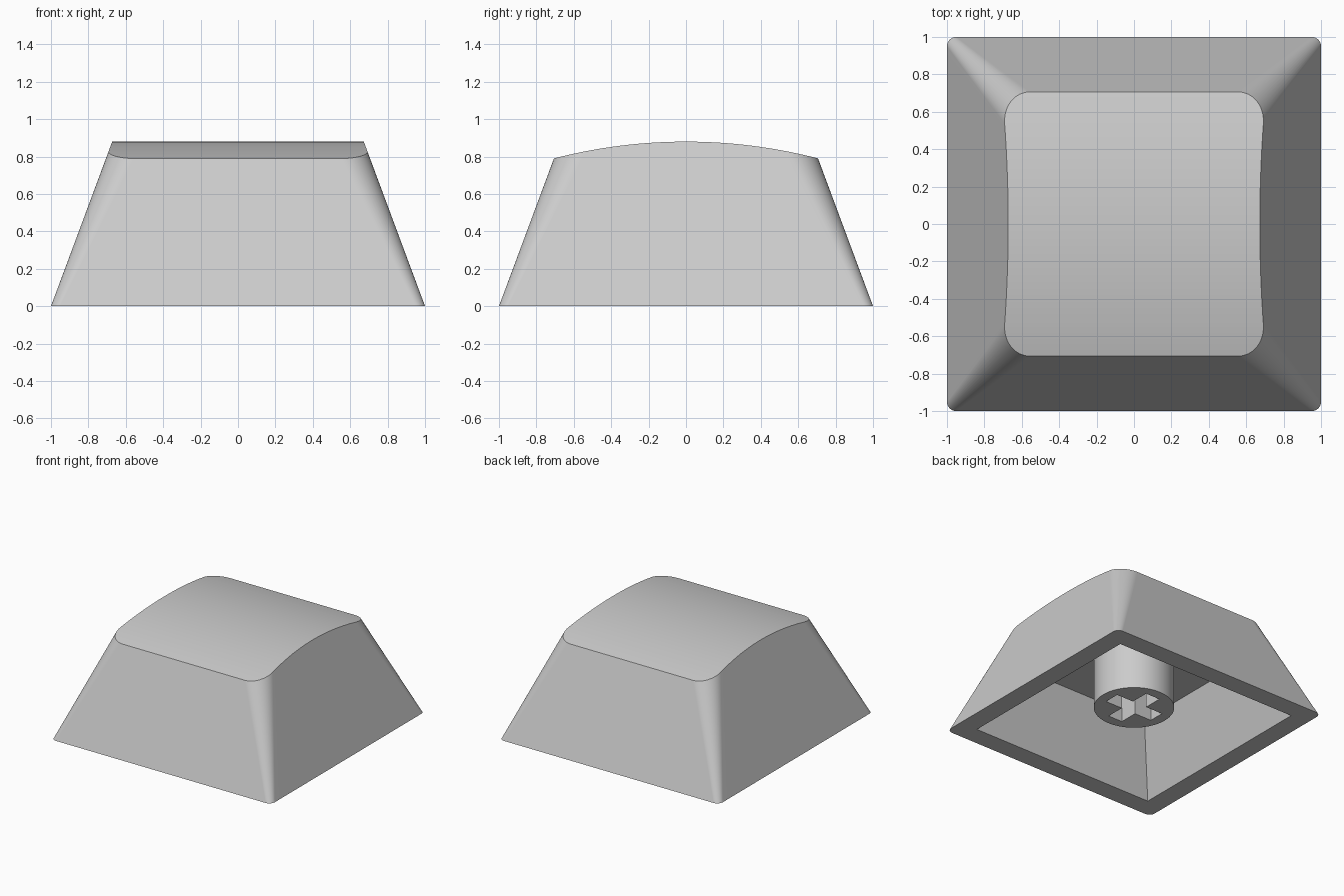
import bpy, bmesh, math

old = bpy.data.objects.get("Cube")
if old:
    bpy.data.objects.remove(old, do_unlink=True)

# Overall dimensions
TOP_Z, EDGE_Z = 0.88, 0.79          # crown height at centre and at front/back edge
BASE, EDGE = 1.0, 0.706             # half widths at base and at EDGE_Z
BASE_R, EDGE_R = 0.05, 0.15         # corner radii at the same heights
RIM, CEIL, CEIL_Z = 0.84, 0.64, 0.54  # cavity half widths and depth
STEM_R, STEM_Z = 0.303, 0.13
ARM, SLOT = 0.22, 0.065             # cross slot half length and half width
CROWN_R = (EDGE ** 2 + (TOP_Z - EDGE_Z) ** 2) / (2 * (TOP_Z - EDGE_Z))

grey = bpy.data.materials.new("light grey plastic")
grey.use_nodes = True
colour = (0.6, 0.6, 0.6, 1)
grey.diffuse_color = colour
grey.node_tree.nodes["Principled BSDF"].inputs["Base Color"].default_value = colour


def loop_edges(bm, verts):
    return [bm.edges.new((v, verts[(i + 1) % len(verts)])) for i, v in enumerate(verts)]


def walls(bm, lower, upper):
    n = len(lower)
    for i in range(n):
        j = (i + 1) % n
        bm.faces.new((lower[i], lower[j], upper[j], upper[i]))


def ring(bm, points, z):
    return [bm.verts.new((x, y, z)) for x, y in points]


def fill_between(bm, outer, inner):
    edges = loop_edges(bm, outer) + loop_edges(bm, inner)
    bmesh.ops.triangle_fill(bm, use_beauty=True, edges=edges)


def square(h):
    return [(h, -h), (h, h), (-h, h), (-h, -h)]


def finish(bm, name):
    bmesh.ops.recalc_face_normals(bm, faces=bm.faces)
    mesh = bpy.data.meshes.new(name)
    bm.to_mesh(mesh)
    bm.free()
    obj = bpy.data.objects.new(name, mesh)
    bpy.context.collection.objects.link(obj)
    mesh.materials.append(grey)
    bpy.ops.object.select_all(action="DESELECT")
    obj.select_set(True)
    bpy.context.view_layer.objects.active = obj
    bpy.ops.object.shade_smooth_by_angle(angle=math.radians(30))
    mod = obj.modifiers.new("flat walls", "WEIGHTED_NORMAL")
    mod.keep_sharp = True
    return obj


def half_outline(half, radius, corner=12, side=24):
    """Right half of a rounded square, from front to back."""
    c = half - radius
    pts = []
    for i in range(corner + 1):
        a = math.pi / 2 * i / corner
        pts.append((c + radius * math.sin(a), -c - radius * math.cos(a)))
    pts += [(half, -c + 2 * c * i / side) for i in range(1, side)]
    return pts + [(x, -y) for x, y in reversed(pts[:corner + 1])]


def crown(y):
    return TOP_Z - CROWN_R + math.sqrt(CROWN_R ** 2 - y ** 2)


def meet_crown(low, high):
    """Follow a sloping wall line up until it meets the curved crown."""
    z = EDGE_Z
    for _ in range(12):
        t = z / EDGE_Z
        x, y = (a + (b - a) * t for a, b in zip(low, high))
        z = crown(y)
    return x, y, z


# Cap shell: tapered walls, curved crown, flat rim and hollow inside
bm = bmesh.new()
low = half_outline(BASE, BASE_R)
top = [meet_crown(a, b) for a, b in zip(low, half_outline(EDGE, EDGE_R))]
base_right = ring(bm, low, 0)
base_left = ring(bm, [(-x, y) for x, y in low], 0)
top_right = [bm.verts.new(p) for p in top]
top_left = [bm.verts.new((-x, y, z)) for x, y, z in top]
base = base_right + base_left[::-1]
walls(bm, base, top_right + top_left[::-1])
for i in range(len(top) - 1):
    bm.faces.new((top_left[i], top_right[i], top_right[i + 1], top_left[i + 1]))

rim = ring(bm, square(RIM), 0)
ceiling = ring(bm, square(CEIL), CEIL_Z)
walls(bm, rim, ceiling)
bm.faces.new(ceiling)
base_edges = [bm.edges.get((v, base[(i + 1) % len(base)])) for i, v in enumerate(base)]
rim_edges = [bm.edges.get((v, rim[(i + 1) % 4])) for i, v in enumerate(rim)]
bmesh.ops.triangle_fill(bm, use_beauty=True, edges=base_edges + rim_edges)
finish(bm, "cap_shell")

# Stem: round post with a cross-shaped slot
bm = bmesh.new()
circle = [(STEM_R * math.cos(a), STEM_R * math.sin(a))
          for a in (2 * math.pi * i / 64 for i in range(64))]
cross = []
for k in range(4):
    c, s = round(math.cos(k * math.pi / 2)), round(math.sin(k * math.pi / 2))
    for x, y in ((ARM, -SLOT), (ARM, SLOT), (SLOT, SLOT)):
        cross.append((x * c - y * s, x * s + y * c))
outer, inner = ring(bm, circle, STEM_Z), ring(bm, cross, STEM_Z)
fill_between(bm, outer, inner)
walls(bm, outer, ring(bm, circle, CEIL_Z))
walls(bm, inner, ring(bm, cross, CEIL_Z))
finish(bm, "stem")
